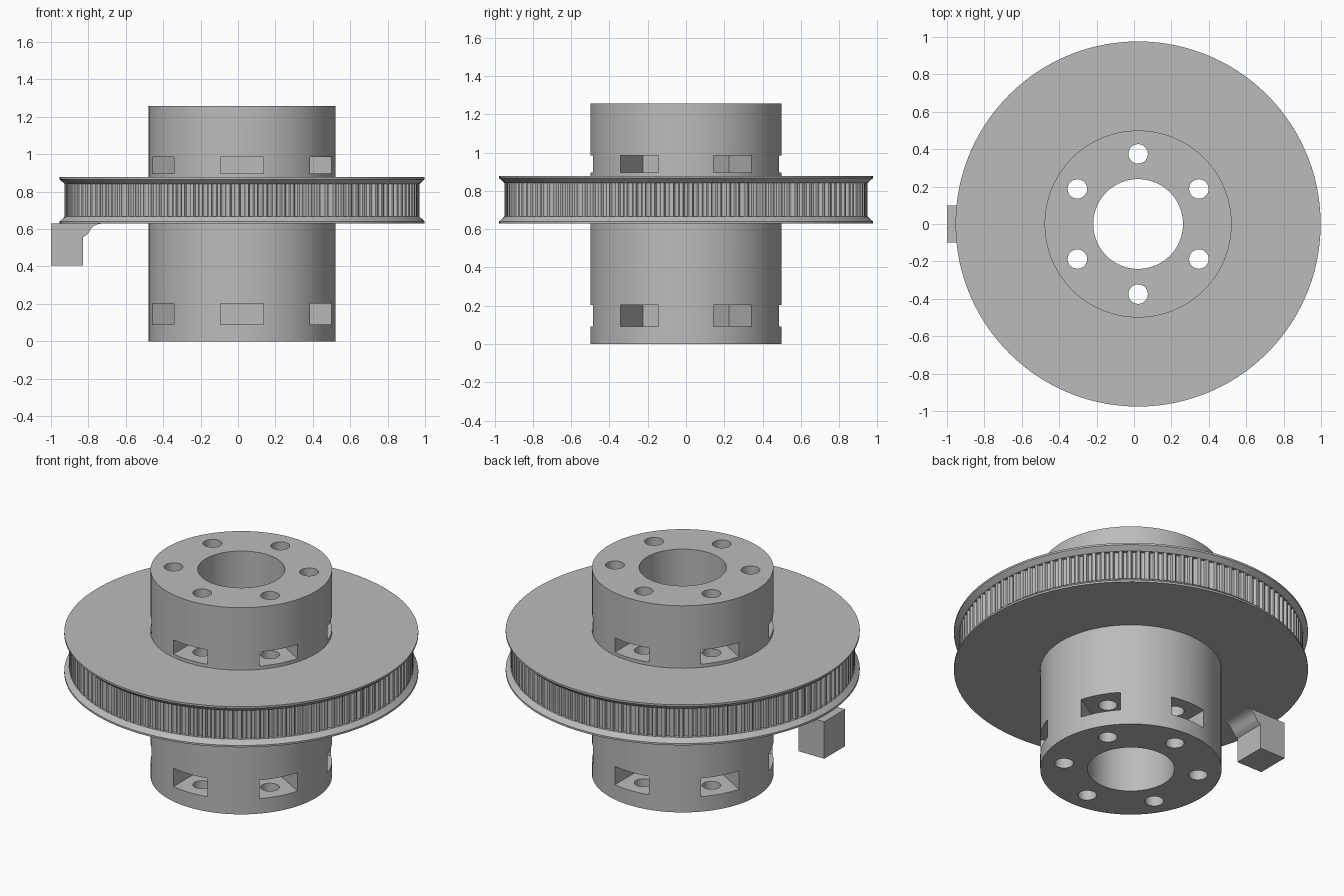
import bpy, bmesh, math
from mathutils import Matrix, Vector

if "Cube" in bpy.data.objects:
    bpy.data.objects.remove(bpy.data.objects["Cube"])

CX = 0.022                      # axis of the wheel
HUB_R, HUB_H = 0.5, 1.257
TOOTH_R, RIM_R = 0.9485, 0.976
Z0, Z1 = 0.63, 0.877            # wheel underside and top
BELT0, BELT1 = 0.666, 0.841     # toothed band
TEETH = 120

grey = bpy.data.materials.new("plain grey")
grey.use_nodes = True
grey.diffuse_color = (0.5, 0.5, 0.5, 1)
grey.node_tree.nodes["Principled BSDF"].inputs["Base Color"].default_value = (0.5, 0.5, 0.5, 1)


def make(name, bm, x=CX):
    bmesh.ops.recalc_face_normals(bm, faces=bm.faces)
    mesh = bpy.data.meshes.new(name)
    bm.to_mesh(mesh)
    bm.free()
    mesh.materials.append(grey)
    ob = bpy.data.objects.new(name, mesh)
    ob.location.x = x
    bpy.context.collection.objects.link(ob)
    return ob


def select(ob):
    bpy.ops.object.select_all(action="DESELECT")
    ob.select_set(True)
    bpy.context.view_layer.objects.active = ob


def smooth(ob):
    select(ob)
    bpy.ops.object.shade_smooth_by_angle(angle=math.radians(30))


def cylinder(bm, r, z0, z1, x=0, y=0, segments=96):
    bmesh.ops.create_cone(bm, cap_ends=True, segments=segments, radius1=r, radius2=r,
                          depth=z1 - z0, matrix=Matrix.Translation((x, y, (z0 + z1) / 2)))


def cut(ob, bm):
    cutter = make("cutter", bm)
    cutter.hide_render = True
    mod = ob.modifiers.new("cut", "BOOLEAN")
    mod.operation, mod.solver, mod.object = "DIFFERENCE", "EXACT", cutter
    bpy.context.view_layer.update()
    select(ob)
    bpy.ops.object.modifier_apply(modifier=mod.name)
    bpy.data.objects.remove(cutter)


def ring(name, profile, segments=120):
    """Revolve a closed (radius, z) profile around the axis."""
    bm = bmesh.new()
    rows = []
    for i in range(segments):
        a = 2 * math.pi * i / segments
        rows.append([bm.verts.new((r * math.cos(a), r * math.sin(a), z)) for r, z in profile])
    n = len(profile)
    for i in range(segments):
        p, q = rows[i], rows[(i + 1) % segments]
        for j in range(n):
            k = (j + 1) % n
            bm.faces.new((p[j], q[j], q[k], p[k]))
    ob = make(name, bm)
    smooth(ob)


# Hub with bore, six bolt holes and two rows of nut pockets
angles = [math.radians(30 + 60 * i) for i in range(6)]
bm = bmesh.new()
cylinder(bm, HUB_R, 0, HUB_H, segments=120)
hub = make("hub", bm)

bm = bmesh.new()
cylinder(bm, 0.24, -0.1, HUB_H + 0.1)
for a in angles:
    cylinder(bm, 0.052, -0.1, HUB_H + 0.1, 0.375 * math.cos(a), 0.375 * math.sin(a), 32)
cut(hub, bm)

bm = bmesh.new()
for low, high in ((0.091, 0.203), (0.897, 0.984)):
    for a in angles:
        size = Matrix.Diagonal((0.35, 0.23, high - low, 1))
        place = Matrix.Translation((0.25 + 0.175, 0, (low + high) / 2))
        bmesh.ops.create_cube(bm, size=1, matrix=Matrix.Rotation(a, 4, "Z") @ place @ size)
cut(hub, bm)
smooth(hub)

# Flanges with a bevelled lip either side of the belt track
inner = 0.46
ring("lower_flange", [(inner, Z0), (RIM_R, Z0), (RIM_R, Z0 + 0.011), (TOOTH_R, BELT0), (inner, BELT0)])
ring("upper_flange", [(inner, Z1), (RIM_R, Z1), (RIM_R, Z1 - 0.011), (TOOTH_R, BELT1), (inner, BELT1)])

# Toothed belt track: one rounded groove repeated around the wheel
half = [(0.0187, 0), (0.0155, 0.002), (0.0143, 0.007), (0.0118, 0.0125), (0.0085, 0.0165)]
groove = [(-w, d) for w, d in half] + [(0, 0.019)] + [(w, d) for w, d in reversed(half)]
bm = bmesh.new()
walls = []
for i in range(TEETH):
    turn = Matrix.Rotation(2 * math.pi * i / TEETH, 3, "Z")
    for w, d in groove:
        p = turn @ Vector((w, -(TOOTH_R - d), 0))
        walls.append([bm.verts.new((p.x, p.y, z)) for z in (BELT0, BELT1)])
for i, (a, b) in enumerate(walls):
    c, d = walls[(i + 1) % len(walls)]
    bm.faces.new((a, c, d, b))
smooth(make("toothed_track", bm))

# Small block under the rim with a curved fillet to the flange
outline = [(-1, 0.405), (-0.828, 0.405), (-0.828, 0.556), (-0.807, 0.57), (-0.795, 0.585),
           (-0.785, 0.603), (-0.768, 0.618), (-0.745, 0.627), (-0.72, Z0), (-1, Z0)]
bm = bmesh.new()
face = bm.faces.new([bm.verts.new((x, -0.1, z)) for x, z in outline])
side = bmesh.ops.extrude_face_region(bm, geom=[face])["geom"]
bmesh.ops.translate(bm, vec=(0, 0.2, 0), verts=[v for v in side if isinstance(v, bmesh.types.BMVert)])
smooth(make("trigger_block", bm, 0))
